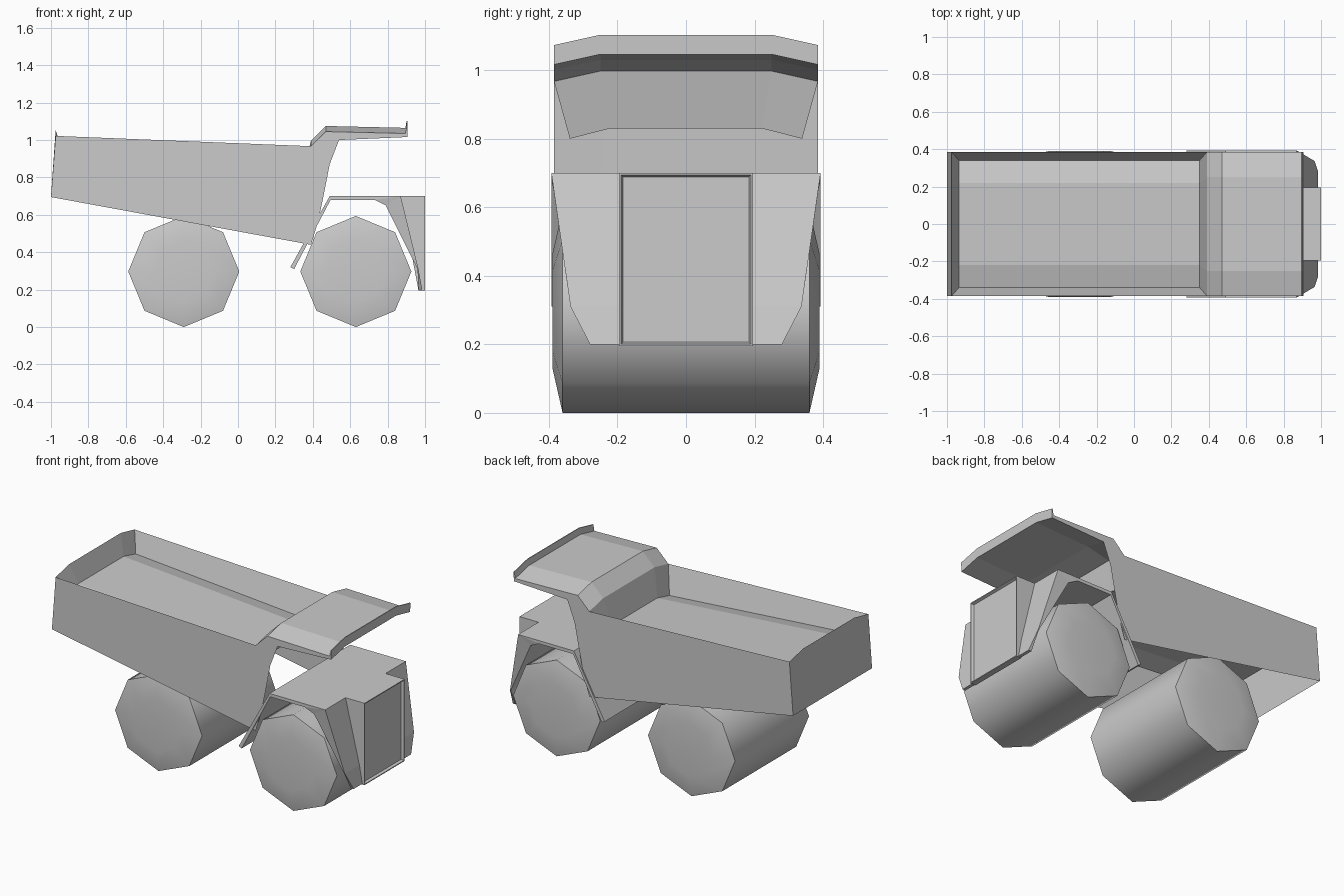
import bpy, bmesh, math

if "Cube" in bpy.data.objects:
    bpy.data.objects.remove(bpy.data.objects["Cube"])

ARCH = [(-.385, 0), (-.25, .03), (.25, .03), (.385, 0)]   # y, extra height


def make(name, bm, smooth=None, fix=True):
    if fix:
        bmesh.ops.recalc_face_normals(bm, faces=bm.faces)
    mesh = bpy.data.meshes.new(name)
    bm.to_mesh(mesh)
    bm.free()
    obj = bpy.data.objects.new(name, mesh)
    bpy.context.collection.objects.link(obj)
    if smooth:
        bpy.ops.object.select_all(action='DESELECT')
        obj.select_set(True)
        bpy.context.view_layer.objects.active = obj
        bpy.ops.object.shade_smooth_by_angle(angle=math.radians(smooth))
    return obj


def bridge(bm, a, b, closed=True):
    n = len(a)
    for i in range(n if closed else n - 1):
        j = (i + 1) % n
        bm.faces.new((a[i], a[j], b[j], b[i]))


def prism(name, profile, columns=None):
    """Profile of (x, z, half width), or (x, z) swept across arched columns."""
    bm = bmesh.new()
    if columns:
        rings = [[bm.verts.new((x, y, z + h)) for x, z in profile] for y, h in columns]
    else:
        rings = [[bm.verts.new((x, s * w, z)) for x, z, w in profile] for s in (-1, 1)]
    for a, b in zip(rings, rings[1:]):
        bridge(bm, a, b)
    bm.faces.new(rings[0])
    bm.faces.new(rings[-1])
    return bm


def arched_row(bm, x, z, k=1.0):
    return [bm.verts.new((x, y * k, z + h)) for y, h in ARCH]


# Dump bed: tapered tray with a knife-edge rim, open underneath
bm = bmesh.new()
rear_rim = arched_row(bm, -.975, 1.022)
front_rim = arched_row(bm, .39, .967)
rear_floor = arched_row(bm, -.935, .90, .88)
front_floor = arched_row(bm, .35, .80, .88)
rim = rear_rim + front_rim[::-1]
floor = rear_floor + front_floor[::-1]
bridge(bm, rim, floor)
bridge(bm, rear_floor, front_floor, closed=False)
make("bed_tray", bm)

# Rear plate of the bed
bm = bmesh.new()
top = arched_row(bm, -.975, 1.022)
low = [bm.verts.new((-1, y, .695)) for y, h in ARCH]
bridge(bm, low, top, closed=False)
make("bed_rear_plate", bm)

# Side plates of the bed
side = [(-1, .695), (.39, .44), (.43, .57), (.465, .74), (.49, .87), (.54, 1.0),
        (.39, .967), (-.975, 1.022)]
for s, label in ((-1, "right"), (1, "left")):
    bm = bmesh.new()
    pts = side if s < 0 else side[::-1]
    bm.faces.new([bm.verts.new((x, s * .385, z)) for x, z in pts])
    make("bed_side_" + label, bm, fix=False)

# Canopy over the cab with an upturned front lip
canopy = [(.39, .967), (.47, 1.045), (.895, 1.035), (.902, 1.073), (.907, 1.073),
          (.905, 1.016), (.54, 1.0)]
make("canopy", prism("canopy", canopy, ARCH))

# Cab shell: mudflap, roof and sloping front around the wheel arch
cab = [(.28, .32, .393), (.49, .70, .393), (.87, .70, .393), (.965, .31, .337),
       (.985, .2, .28), (.965, .2, .28), (.96, .31, .337), (.79, .65, .386),
       (.73, .68, .393), (.495, .68, .393), (.30, .31, .393)]
bm = bmesh.new()
rings = [[bm.verts.new((x, s * w, z)) for x, z, w in cab] for s in (-1, 1)]
bridge(bm, *rings)
n = len(cab)
for r in rings:                                   # end caps between outer and inner line
    for quad in ((0, 1, 9, 10), (1, 2, 8, 9), (2, 7, 8), (2, 3, 6, 7), (3, 4, 5, 6)):
        bm.faces.new([r[i] for i in quad])
make("cab_shell", bm)

# Grille box with recessed panel
bm = prism("grille", [(.87, .70, .195), (1.0, .70, .195), (1.0, .195, .195), (.965, .195, .195)])
bmesh.ops.recalc_face_normals(bm, faces=bm.faces)
front = [f for f in bm.faces if f.normal.x > .99]
bmesh.ops.inset_region(bm, faces=front, thickness=.008)
bmesh.ops.inset_region(bm, faces=front, thickness=.008, depth=-.015)
make("grille", bm)

# Full-width eight-sided wheels with bulged walls and dished hubs
for label, cx in (("rear", -.29), ("front", .63)):
    bm = bmesh.new()
    R = .297
    rings = []
    for y, r in ((-.36, R), (.36, R), (-.39, .165), (.39, .165)):
        rings.append([bm.verts.new((cx + r * math.cos(i * math.pi / 4), y,
                                    R + r * math.sin(i * math.pi / 4))) for i in range(8)])
    bridge(bm, rings[0], rings[1])
    for s, tread, hub in ((-1, rings[0], rings[2]), (1, rings[1], rings[3])):
        bridge(bm, tread, hub)
        c = bm.verts.new((cx, s * .35, R))
        for i in range(8):
            bm.faces.new((hub[i], hub[(i + 1) % 8], c))
    make(label + "_wheels", bm, smooth=46)
